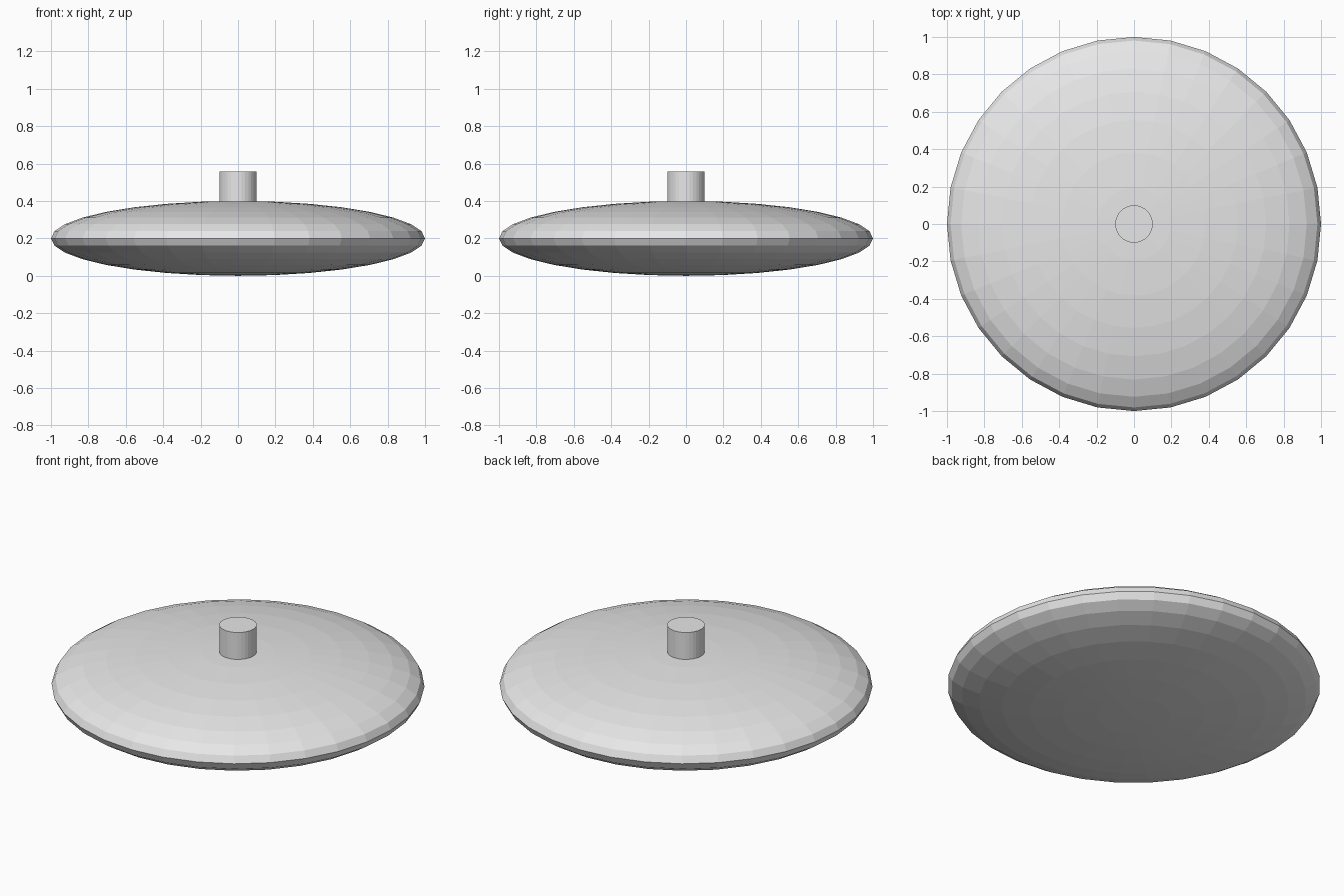
import bpy

# Remove the default cube
cube = bpy.data.objects.get("Cube")
if cube:
    bpy.data.objects.remove(cube, do_unlink=True)

# Single plain grey
grey = bpy.data.materials.new("light_grey")
grey.use_nodes = True
colour = (0.8, 0.8, 0.8, 1)
grey.diffuse_color = colour
grey.node_tree.nodes["Principled BSDF"].inputs["Base Color"].default_value = colour


def finish(name):
    """Name the active object and give it the grey material."""
    obj = bpy.context.object
    obj.name = name
    obj.data.name = name
    obj.data.materials.append(grey)
    return obj


# Disc body: faceted sphere squashed to a lens
bpy.ops.mesh.primitive_uv_sphere_add(segments=32, ring_count=16, radius=1,
                                     location=(0, 0, 0.2))
body = finish("disc_body")
body.scale.z = 0.2

# Stub on top, sunk into the body
stub_top, stub_bottom = 0.557, 0.357
bpy.ops.mesh.primitive_cylinder_add(vertices=32, radius=0.1,
                                    depth=stub_top - stub_bottom,
                                    location=(0, 0, (stub_top + stub_bottom) / 2))
finish("top_stub")
